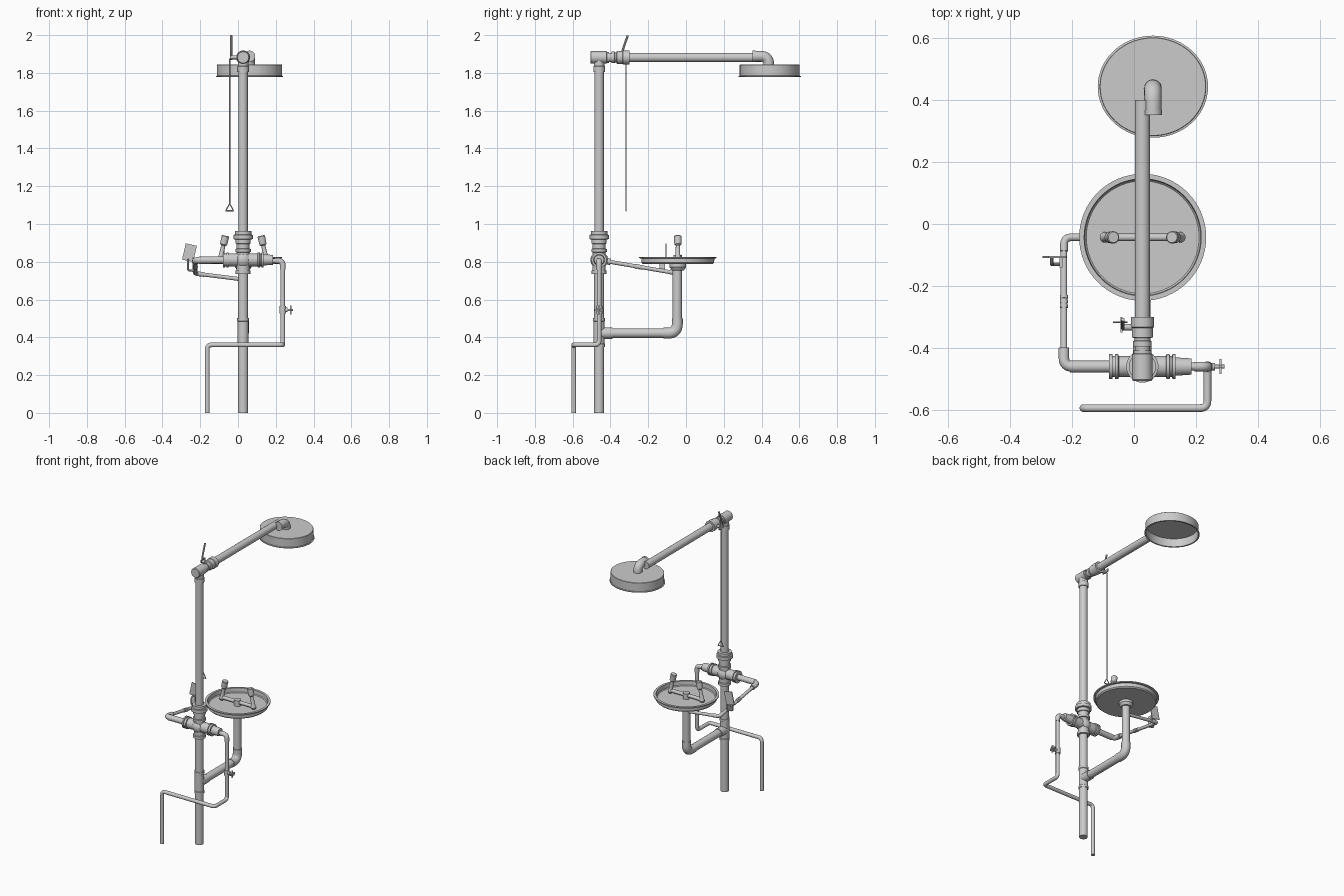
import bpy, bmesh, math
from mathutils import Vector, Matrix

if "Cube" in bpy.data.objects:
    bpy.data.objects.remove(bpy.data.objects["Cube"])

PX, PY = 0.027, -0.46      # main stand pipe axis
CZ = 0.81                  # height of the cross fitting
BX, BY = 0.028, -0.043     # bowl axis
X, Y, Z = Vector((1, 0, 0)), Vector((0, 1, 0)), Vector((0, 0, 1))


def finish(name, bm, smooth=True):
    bmesh.ops.recalc_face_normals(bm, faces=bm.faces)
    me = bpy.data.meshes.new(name)
    bm.to_mesh(me)
    bm.free()
    ob = bpy.data.objects.new(name, me)
    bpy.context.collection.objects.link(ob)
    if smooth:
        bpy.ops.object.select_all(action='DESELECT')
        bpy.context.view_layer.objects.active = ob
        ob.select_set(True)
        bpy.ops.object.shade_smooth_by_angle(angle=math.radians(35))
    return ob


def lathe(name, origin, axis, profile, seg=32, scale=(1, 1)):
    """Revolve (radius, height) points around an axis through origin."""
    bm = bmesh.new()
    rot = Z.rotation_difference(Vector(axis)).to_matrix()
    rings = []
    for r, h in profile:
        if r == 0:
            ring = [bm.verts.new(Vector(origin) + rot @ Vector((0, 0, h)))] * seg
        else:
            ring = [bm.verts.new(Vector(origin) + rot @ Vector((
                r * scale[0] * math.cos(2 * math.pi * i / seg),
                r * scale[1] * math.sin(2 * math.pi * i / seg), h))) for i in range(seg)]
        rings.append(ring)
    for a, b in zip(rings, rings[1:]):
        for i in range(seg):
            j = (i + 1) % seg
            bm.faces.new(list(dict.fromkeys((a[i], a[j], b[j], b[i]))))
    return finish(name, bm)


def rod(name, a, b, r, r2=None, seg=24):
    a, b = Vector(a), Vector(b)
    length = (b - a).length
    return lathe(name, a, (b - a) / length,
                 [(0, 0), (r, 0), (r2 or r, length), (0, length)], seg)


def pipe(name, pts, r, bend=0.03, seg=20):
    """Round pipe along a path with filleted corners."""
    pts = [Vector(p) for p in pts]
    path = [pts[0]]
    for p, c, n in zip(pts, pts[1:], pts[2:]):
        a, b = c + (p - c).normalized() * bend, c + (n - c).normalized() * bend
        for k in range(9):
            t = k / 8
            path.append(a * (1 - t) ** 2 + c * 2 * t * (1 - t) + b * t * t)
    path.append(pts[-1])
    bm = bmesh.new()
    d = (path[1] - path[0]).normalized()
    u = d.orthogonal().normalized()
    prev = None
    for i, p in enumerate(path):
        t = (path[min(i + 1, len(path) - 1)] - path[max(i - 1, 0)]).normalized()
        u = d.rotation_difference(t) @ u
        d = t
        v = t.cross(u)
        ring = [bm.verts.new(p + r * (u * math.cos(2 * math.pi * k / seg) + v * math.sin(2 * math.pi * k / seg)))
                for k in range(seg)]
        if prev:
            for k in range(seg):
                bm.faces.new((prev[k], prev[(k + 1) % seg], ring[(k + 1) % seg], ring[k]))
        else:
            bm.faces.new(ring[::-1])
        prev = ring
    bm.faces.new(prev)
    return finish(name, bm)


def box(name, center, size, ry=0, rx=0):
    bm = bmesh.new()
    bmesh.ops.create_cube(bm, size=1, matrix=Matrix.Translation(center) @ Matrix.Rotation(ry, 4, 'Y')
                          @ Matrix.Rotation(rx, 4, 'X') @ Matrix.Diagonal((*size, 1)))
    return finish(name, bm, False)


# Stand pipe
rod("stand_pipe_lower", (PX, PY, 0), (PX, PY, 0.8), 0.027)
rod("stand_pipe_upper", (PX, PY, 0.9), (PX, PY, 1.87), 0.0255)

# Cross fitting with collars, vertical run then both side runs
lathe("cross_vertical", (PX, PY, 0), Z,
      [(0, .735), (.040, .735), (.040, .753), (.034, .755), (.034, .85), (.041, .852), (.041, .868),
       (.034, .87), (.034, .895), (.040, .897), (.040, .918), (.052, .92), (.052, .942), (.044, .944),
       (.044, .962), (0, .962)])
for side, s in (("left", -1), ("right", 1)):
    lathe("cross_arm_" + side, (PX, PY, CZ), X * s,
          [(0, 0), (.034, 0), (.034, .076), (.040, .078), (.040, .088), (.034, .089), (.034, .096),
           (.040, .097), (.040, .107), (0, .107)])
lathe("cross_hub", (PX, PY, CZ), Y, [(0, -.046), (.02, -.043), (.034, -.03), (.034, .03), (.02, .043), (0, .046)])

# Top elbow and overhead arm with its valve
AZ = 1.882
lathe("top_elbow", (PX, PY, AZ), Y,
      [(0, -.046), (.030, -.046), (.033, -.042), (.033, .04), (.029, .042), (.029, .052), (0, .052)])
lathe("top_elbow_collar", (PX, PY, 0), Z,
      [(0, 1.805), (.031, 1.805), (.031, 1.835), (.028, 1.837), (.028, AZ), (0, AZ)])
rod("overhead_arm", (PX, PY, AZ), (PX, 0.40, AZ), 0.0245)
lathe("shower_valve", (PX, 0, AZ), Y,
      [(0, -.395), (.030, -.395), (.030, -.378), (.026, -.376), (.026, -.368), (.034, -.366), (.034, -.335),
       (.037, -.333), (.037, -.300), (0, -.300)])
rod("valve_stem", (PX, -.333, AZ), (-.04, -.333, AZ), .010)
pipe("valve_lever", [(-.036, -.325, 1.87), (-.036, -.338, 1.91), (-.036, -.322, 1.96), (-.036, -.308, 1.998)],
     .006, .012, 10)
box("lever_bracket", (-.04, -.325, 1.885), (.006, .05, .02))

# Pull rod and triangular handle
HX, HY = -.044, -.317
rod("pull_rod", (HX, HY, 1.105), (HX, HY, 1.875), .003, seg=10)
tri = [(HX, HY, 1.108), (HX - .021, HY, 1.07), (HX + .021, HY, 1.07)]
for i in range(3):
    rod(f"pull_handle_{i}", tri[i], tri[(i + 1) % 3], .003, seg=10)

# Shower head: elbow and an open oval pan
SX, SY = .061, .443
pipe("shower_elbow", [(SX, .355, AZ + .006), (SX, SY - .005, AZ + .006), (SX, SY - .005, 1.84)], .028, .042, 24)
rod("shower_elbow_lip", (SX, .352, AZ + .006), (SX, .368, AZ + .006), .030)
lathe("shower_head", (SX, SY, 0), Z,
      [(0, 1.844), (.170, 1.844), (.172, 1.842), (.172, 1.785), (.178, 1.784), (.178, 1.779), (.168, 1.779),
       (.168, 1.836), (0, 1.836)], 64, (1, .925))

# Eyewash bowl
lathe("eyewash_bowl", (BX, BY, 0), Z,
      [(0, .788), (.185, .788), (.192, .795), (.193, .818), (.205, .819), (.205, .826), (.189, .826),
       (.187, .800), (.182, .795), (0, .795)], 64)
lathe("bowl_drain_collar", (BX, BY, 0), Z, [(0, .755), (.032, .755), (.044, .772), (.044, .79), (0, .79)])
rod("bowl_center_cap", (BX, BY, .79), (BX, BY, .835), .022)

# Spray bar and the two nozzles
pipe("spray_bar", [(BX - .118, BY, .818), (BX + .118, BY, .818)], .012)
for side, s in (("left", -1), ("right", 1)):
    lo = Vector((BX + s * .122, BY, .812))
    d = Vector((-s * .22, 0, 1)).normalized()
    lathe("spray_nozzle_" + side, lo, d,
          [(0, -.014), (.013, -.010), (.017, 0), (.013, .012), (.011, .075), (.019, .082), (.020, .125),
           (.017, .129), (0, .129)], 24)

# Drain pipe with tee on the stand
pipe("drain_pipe", [(BX, BY - .003, .77), (BX, BY - .003, .422), (BX, PY, .422)], .0255, .05, 24)
pipe("drain_elbow", [(BX, BY - .003, .50), (BX, BY - .003, .422), (BX, BY - .075, .422)], .029, .05, 24)
lathe("drain_tee", (PX, PY, 0), Z,
      [(0, .35), (.031, .35), (.031, .365), (.029, .367), (.029, .485), (.032, .487), (.032, .502), (0, .502)])
rod("drain_tee_branch", (PX, PY, .422), (PX, PY + .07, .422), .030)

# Eyewash feed: left pipe, sloping run to the bowl
LX = -.226
rod("left_branch", (PX, PY, CZ), (LX + .02, PY, CZ - .002), .019)
pipe("left_elbow", [(LX + .05, PY, CZ - .002), (LX, PY, CZ - .002), (LX, PY + .06, CZ - .010)], .017, .028)
pipe("bowl_feed_pipe", [(LX, PY + .02, CZ - .004), (LX, BY, .738), (BX, BY, .706)], .0105, .03)
for i, y in enumerate((-.265, -.25, -.235)):
    z = CZ - .004 - (y - PY - .02) * .168
    rod(f"feed_valve_ring_{i}", (LX, y - .005, z), (LX, y + .005, z - .0017), .013)
pipe("feed_end_elbow", [(LX, BY - .045, .747), (LX, BY, .738), (LX + .05, BY, .732)], .0125, .025)

# Push paddle and its bracket
box("push_paddle", (-.257, -.106, .848), (.060, .006, .088), .22)
pipe("paddle_bracket", [(-.265, -.108, .81), (-.265, -.13, .80), (-.265, -.13, .755), (LX, -.13, .752)],
     .006, .01, 10)
box("paddle_arm", (-.236, -.125, .785), (.010, .03, .075))

# Water supply: reducer, drop pipe and floor return
rod("supply_reducer", (PX + .1, PY, CZ), (.186, PY, CZ), .030, .026)
RX = .237
pipe("supply_pipe", [(.18, PY, CZ - .005), (RX, PY, CZ - .005), (RX, PY, .36), (RX, -.594, .36),
                     (-.163, -.594, .36), (-.163, -.594, 0)], .0125, .024)
pipe("supply_elbow", [(.195, PY, CZ - .005), (RX, PY, CZ - .005), (RX, PY, CZ - .05)], .0155, .026)

# Supply valve with cross handle
rod("supply_valve_body", (RX, PY, .525), (RX, PY, .565), .017)
rod("supply_valve_stem", (RX, PY, .545), (.292, PY, .545), .006, seg=12)
rod("supply_valve_bonnet", (RX, PY, .545), (.262, PY, .545), .012, seg=16)
box("valve_handle_vertical", (.279, PY, .545), (.006, .010, .048))
box("valve_handle_cross", (.279, PY, .545), (.006, .048, .010))
